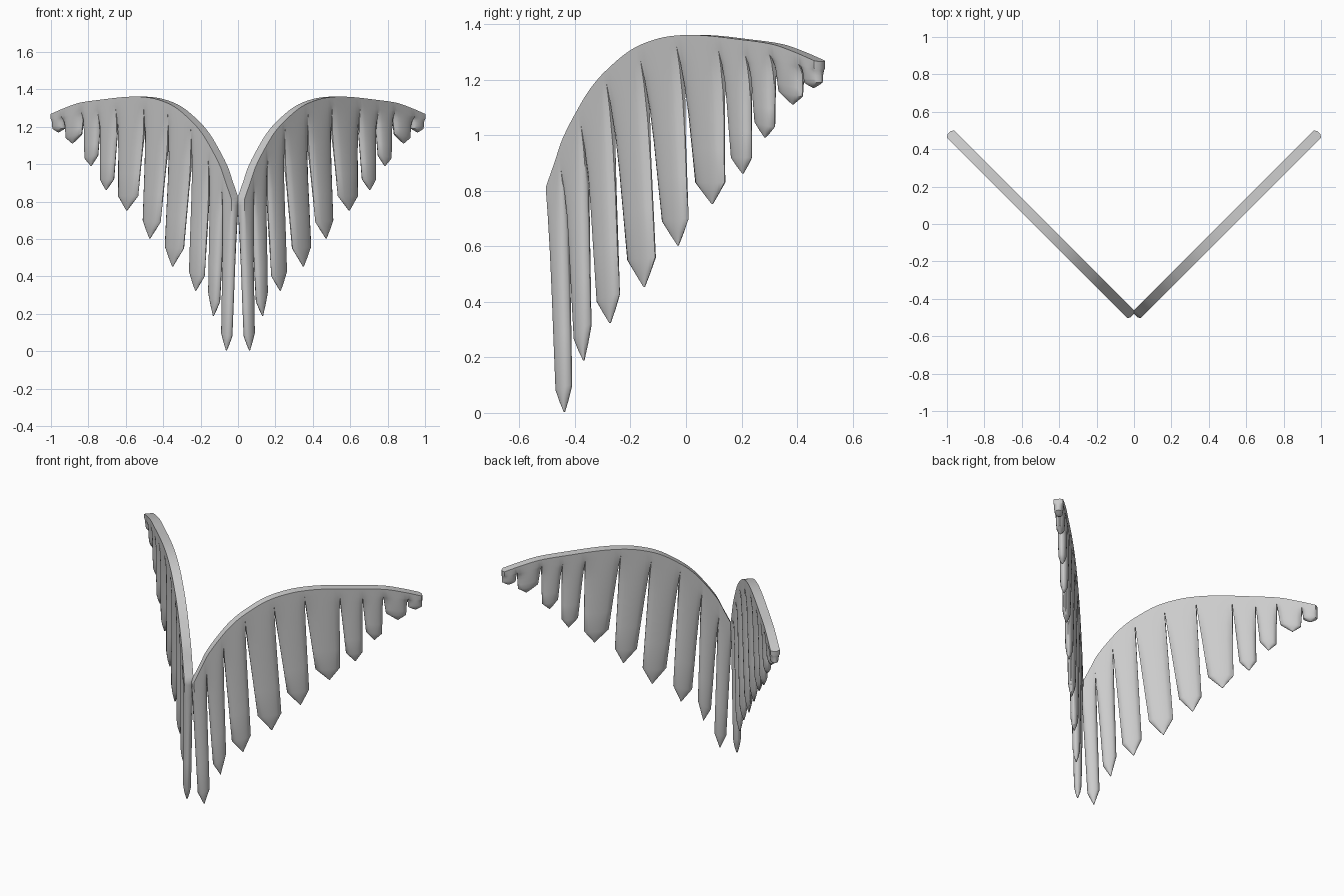
import bpy
import bmesh
from math import sqrt
from mathutils import Vector

HALF_THICKNESS = 0.028
COLUMNS = 10

# Leading edge of the wing: (distance along the wing, height)
RIM = [(-.49, .80), (-.455, .90), (-.425, .988), (-.36, 1.113), (-.32, 1.175),
       (-.27, 1.232), (-.18, 1.307), (-.09, 1.346), (-.01, 1.36), (.08, 1.36),
       (.2, 1.347), (.33, 1.328), (.41, 1.3), (.488, 1.266)]

# Points where neighbouring feathers part, from the root to the wing tip
GAPS = [(-.49, .78), (-.431, .88), (-.359, 1.04), (-.267, 1.19), (-.144, 1.27),
        (-.014, 1.32), (.136, 1.31), (.233, 1.29), (.321, 1.29), (.425, 1.255),
        (.488, 1.24)]

# Each feather's end: inner shoulder, point, outer shoulder
ENDS = [((-.465, .08), (-.438, .0), (-.415, .1)),
        ((-.4, .26), (-.368, .185), (-.345, .32)),
        ((-.32, .4), (-.273, .32), (-.24, .43)),
        ((-.21, .55), (-.15, .45), (-.11, .56)),
        ((-.085, .69), (-.028, .6), (.008, .7)),
        ((.035, .83), (.095, .75), (.14, .83)),
        ((.165, .92), (.205, .86), (.235, .92)),
        ((.25, 1.05), (.285, .99), (.318, 1.03)),
        ((.335, 1.16), (.385, 1.11), (.42, 1.14)),
        ((.43, 1.19), (.46, 1.17), (.488, 1.19))]


def rim_height(s):
    """Smooth cubic interpolation of the leading edge."""
    last = len(RIM) - 1
    i = max(k for k in range(last) if RIM[k][0] <= s + 1e-6)

    def slope(k):
        a, b = RIM[max(k - 1, 0)], RIM[min(k + 1, last)]
        return (b[1] - a[1]) / (b[0] - a[0])

    (x0, z0), (x1, z1) = RIM[i], RIM[i + 1]
    w = x1 - x0
    t = (s - x0) / w
    return ((1 + 2 * t) * (1 - t) ** 2 * z0 + t * (1 - t) ** 2 * w * slope(i)
            + t * t * (3 - 2 * t) * z1 + t * t * (t - 1) * w * slope(i + 1))


def feather_rows(i):
    """Rows of (left, right, edge thickness, centre thickness), top down."""
    gap_l, gap_r = Vector(GAPS[i]), Vector(GAPS[i + 1])
    left, point, right = (Vector(p) for p in ENDS[i])
    rows = []
    for v in (0, .12, .3, .5, .75, 1):
        rows.append((gap_l.lerp(left, v), gap_r.lerp(right, v),
                     max(.1, (1 - v) ** 4), 1 - .2 * v * v))
    for v, thick in ((.5, .55), (.96, .12)):
        rows.append((left.lerp(point, v), right.lerp(point, v), .1, thick))
    return rows


def add_feather(bm, i, side):
    first, last = i == 0, i == len(ENDS) - 1
    loops = []

    def add_loop(left, right, edge, centre, on_rim=False):
        front, back = [], []
        for c in range(COLUMNS + 1):
            f = c / COLUMNS
            s, z = left.lerp(right, f)
            if on_rim:
                z = rim_height(s)
            round_off = sqrt(max(0, 1 - (2 * f - 1) ** 2))
            h = HALF_THICKNESS * centre * (edge + (1 - edge) * round_off)
            # Chamfer the free ends of the wing
            if (first and c == 0) or (last and c == COLUMNS):
                h = min(h, HALF_THICKNESS * .4)
            d = h / sqrt(2)
            front.append(bm.verts.new((side * (s + .5 + d), s - d, z)))
            back.append(bm.verts.new((side * (s + .5 - d), s + d, z)))
        loops.append(front + back[::-1])

    rows = feather_rows(i)
    add_loop(*rows[0], on_rim=True)
    for row in rows:
        add_loop(*row)

    n = len(loops[0])
    for r, (a, b) in enumerate(zip(loops, loops[1:])):
        for k in range(n):
            # Leave out the walls shared with neighbouring feathers
            if r == 0 and ((k == COLUMNS and not last) or (k == n - 1 and not first)):
                continue
            m = (k + 1) % n
            bm.faces.new((a[k], a[m], b[m], b[k]))
    # Flat rim on top and a closed point below
    for loop in (loops[0], loops[-1]):
        for k in range(COLUMNS):
            bm.faces.new((loop[k], loop[k + 1], loop[n - 2 - k], loop[n - 1 - k]))


def build_wing(name, side, material):
    bm = bmesh.new()
    for i in range(len(ENDS)):
        add_feather(bm, i, side)
    bmesh.ops.remove_doubles(bm, verts=bm.verts, dist=.0003)
    bmesh.ops.recalc_face_normals(bm, faces=bm.faces)
    mesh = bpy.data.meshes.new(name)
    bm.to_mesh(mesh)
    bm.free()
    mesh.materials.append(material)
    wing = bpy.data.objects.new(name, mesh)
    bpy.context.collection.objects.link(wing)
    return wing


cube = bpy.data.objects.get("Cube")
if cube:
    bpy.data.objects.remove(cube, do_unlink=True)

# Plain grey for the whole pair
grey = bpy.data.materials.new("feather_grey")
grey.use_nodes = True
colour = (.6, .6, .6, 1)
grey.diffuse_color = colour
grey.node_tree.nodes["Principled BSDF"].inputs["Base Color"].default_value = colour

# Mirrored wings, shaded smooth with a crisp rim
bpy.ops.object.select_all(action='DESELECT')
for name, side in (("left_wing", 1), ("right_wing", -1)):
    wing = build_wing(name, side, grey)
    wing.select_set(True)
    bpy.context.view_layer.objects.active = wing
bpy.ops.object.shade_smooth_by_angle(angle=.7)
